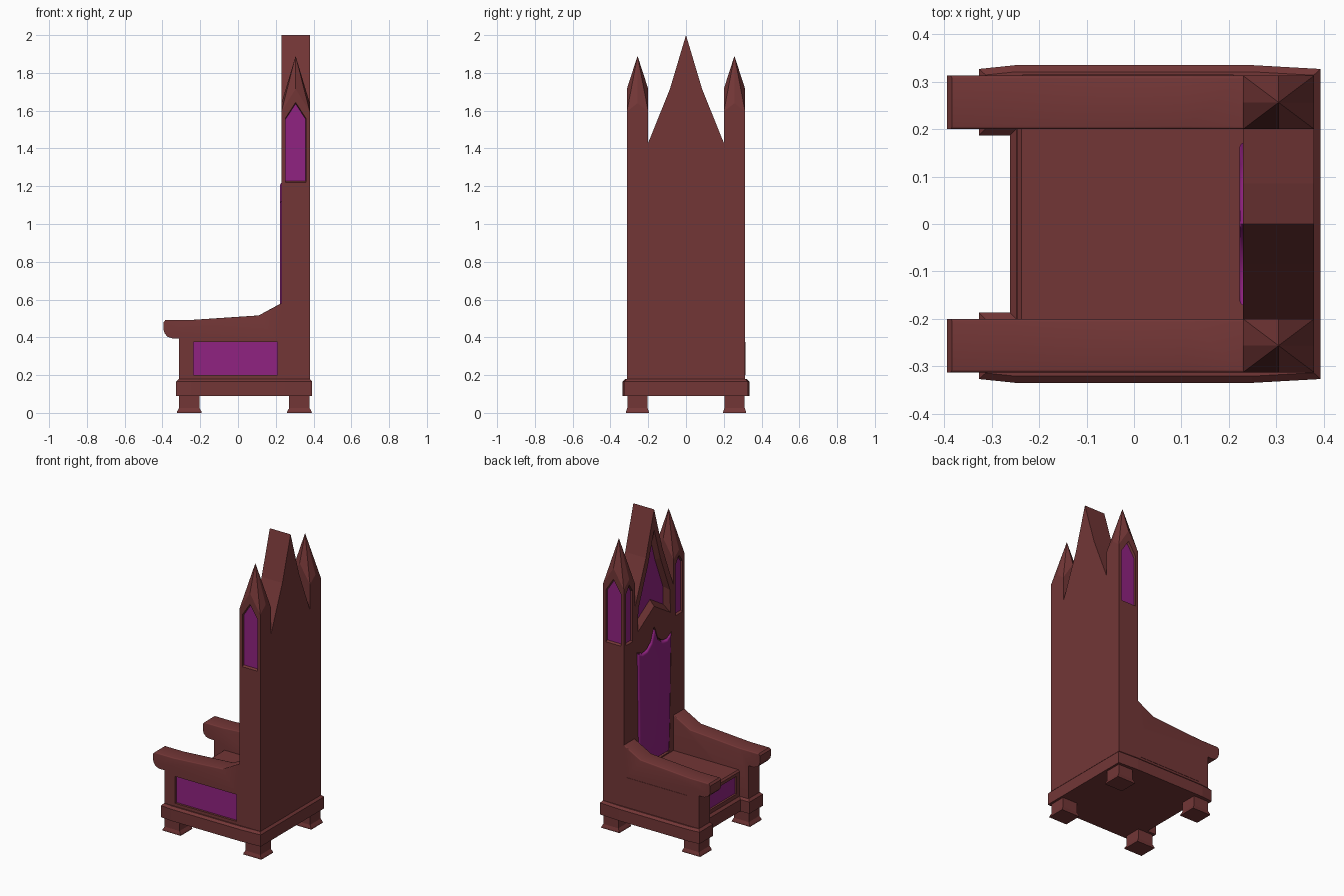
import bpy, bmesh, math
from mathutils import Vector

if "Cube" in bpy.data.objects:
    bpy.data.objects.remove(bpy.data.objects["Cube"])


def material(name, rgb):
    m = bpy.data.materials.new(name)
    m.diffuse_color = (*rgb, 1.0)
    m.use_nodes = True
    m.node_tree.nodes["Principled BSDF"].inputs["Base Color"].default_value = m.diffuse_color
    return m


WOOD = material("red_brown_wood", (0.17, 0.037, 0.037))
VELVET = material("purple_velvet", (0.28, 0.016, 0.22))


def add_object(name, bm, mat):
    bmesh.ops.recalc_face_normals(bm, faces=bm.faces)
    me = bpy.data.meshes.new(name)
    bm.to_mesh(me)
    bm.free()
    me.materials.append(mat)
    ob = bpy.data.objects.new(name, me)
    bpy.context.collection.objects.link(ob)
    return ob


def place(axis, p, d):
    return {"x": (d, p[0], p[1]), "y": (p[0], d, p[1]), "z": (p[0], p[1], d)}[axis]


def scaled(pts, f):
    cx = (min(p[0] for p in pts) + max(p[0] for p in pts)) / 2
    cz = (min(p[1] for p in pts) + max(p[1] for p in pts)) / 2
    return [(cx + (p[0] - cx) * f, cz + (p[1] - cz) * f) for p in pts]


def prism(name, pts, axis, lo, hi, mat=WOOD, end=1.0, bevel=None, width=0.015, segs=1):
    """Extrude a 2D outline along an axis; bevel(edge midpoint, direction) picks edges."""
    bm = bmesh.new()
    a = [bm.verts.new(place(axis, p, lo)) for p in pts]
    b = [bm.verts.new(place(axis, p, hi)) for p in scaled(pts, end)]
    bm.faces.new(a)
    bm.faces.new(b[::-1])
    for i in range(len(pts)):
        j = (i + 1) % len(pts)
        bm.faces.new((a[i], b[i], b[j], a[j]))
    bmesh.ops.recalc_face_normals(bm, faces=bm.faces)
    if bevel:
        edges = [e for e in bm.edges
                 if bevel((e.verts[0].co + e.verts[1].co) / 2, e.verts[1].co - e.verts[0].co)]
        bmesh.ops.bevel(bm, geom=edges, offset=width, segments=segs, profile=0.5,
                        affect="EDGES", clamp_overlap=True)
    return add_object(name, bm, mat)


def box(name, x0, x1, y0, y1, z0, z1, **kw):
    return prism(name, [(x0, y0), (x1, y0), (x1, y1), (x0, y1)], "z", z0, z1, **kw)


def rect(a0, a1, b0, b1):
    return [(a0, b0), (a1, b0), (a1, b1), (a0, b1)]


def recess(ob, pts, axis, face, floor, taper=1.0, plate=None):
    """Sink an outline from a face down to a floor, with a coloured plate on the floor."""
    step = math.copysign(0.002, face - floor)
    cutter = prism("cutter", pts, axis, face + step, floor, end=taper)
    mod = ob.modifiers.new("recess", "BOOLEAN")
    mod.operation, mod.solver, mod.object = "DIFFERENCE", "EXACT", cutter
    bpy.context.view_layer.update()
    dg = bpy.context.evaluated_depsgraph_get()
    me = bpy.data.meshes.new_from_object(ob.evaluated_get(dg))
    ob.modifiers.clear()
    ob.data = me
    bpy.data.objects.remove(cutter)
    if plate:
        prism(plate, scaled(pts, taper), axis, floor + step, floor - step, VELVET)


def smooth(ob, angle=35):
    bpy.ops.object.select_all(action="DESELECT")
    ob.select_set(True)
    bpy.context.view_layer.objects.active = ob
    bpy.ops.object.shade_smooth_by_angle(angle=math.radians(angle))


def mirrored(half):
    """Complete an outline whose first coordinate mirrors (points on the axis once)."""
    return half + [(-p[0], p[1]) for p in reversed(half) if p[0] != 0]


# Plinth: U-shaped slab with a chamfered top rim
half = [(0.393, 0.327), (0.25, 0.335), (-0.25, 0.335), (-0.327, 0.327), (-0.327, 0.187), (-0.262, 0.187)]
outline = half + [(x, -y) for x, y in reversed(half)]
prism("plinth", outline, "z", 0.09, 0.18,
      bevel=lambda m, d: m.z > 0.17, width=0.014)

# Feet: square blocks flaring at the floor
for x in (-0.258, 0.325):
    for y in (-0.257, 0.257):
        bm = bmesh.new()
        rings = []
        for z, r in ((0.0, 0.066), (0.008, 0.064), (0.026, 0.054), (0.095, 0.054)):
            rings.append([bm.verts.new((x + sx * r, y + sy * min(r, 0.06), z))
                          for sx, sy in ((-1, -1), (1, -1), (1, 1), (-1, 1))])
        bm.faces.new(rings[0])
        bm.faces.new(rings[-1])
        for lo, hi in zip(rings, rings[1:]):
            for i in range(4):
                bm.faces.new((lo[i], lo[(i + 1) % 4], hi[(i + 1) % 4], hi[i]))
        add_object("foot", bm, WOOD)

# Seat block with its front panel
seat = box("seat", -0.247, 0.235, -0.205, 0.205, 0.17, 0.35,
           bevel=lambda m, d: m.x < -0.24 and m.z > 0.34, width=0.01)
recess(seat, rect(-0.17, 0.17, 0.205, 0.32), "x", -0.247, -0.232, plate="front_panel")

# Arms: side profile with a rounded top and scrolled front, plus a side panel
arm_profile = [(-0.312, 0.17), (-0.312, 0.395), (-0.35, 0.395), (-0.373, 0.403), (-0.388, 0.42),
               (-0.394, 0.44), (-0.394, 0.48), (-0.384, 0.492), (-0.25, 0.492), (0.11, 0.516),
               (0.228, 0.58), (0.24, 0.58), (0.24, 0.17)]
for s in (1, -1):
    arm = prism("arm", arm_profile, "y", s * 0.2, s * 0.313,
                bevel=lambda m, d: abs(d.y) < 1e-4 and m.z > 0.49 and m.x < 0.2,
                width=0.014, segs=3)
    recess(arm, rect(-0.235, 0.21, 0.2, 0.375), "y", s * 0.313, s * 0.297, plate="arm_panel")
    smooth(arm)

# Backrest: central board rising to a concave spire
back = prism("backrest", mirrored([(0.2, 0.17), (0.2, 1.43), (0.085, 1.715), (0, 2.0)]),
             "x", 0.23, 0.38)
arrow = mirrored([(0.17, 1.26), (0.165, 1.41), (0.065, 1.66), (0, 1.87)]) + [(0, 1.365)]
recess(back, arrow, "x", 0.23, 0.262, taper=0.8, plate="spire_panel")

# Back cushion with an ogee top, set in a shallow recess
cushion_outline = mirrored([(0.15, 0.37), (0.16, 0.6), (0.168, 1.0), (0.172, 1.125), (0.125, 1.10),
                            (0.08, 1.105), (0.035, 1.14), (0.012, 1.20), (0, 1.22)])
recess(back, scaled(cushion_outline, 1.03), "x", 0.23, 0.25)
cushion = prism("back_cushion", cushion_outline, "x", 0.222, 0.256, VELVET,
                bevel=lambda m, d: abs(d.x) < 1e-4 and m.x < 0.23, width=0.012, segs=3)
smooth(cushion, 50)

# Pillars with a cross-gabled pointed roof and lancet windows
for s in (1, -1):
    bm = bmesh.new()
    y0, y1, yc = s * 0.2, s * 0.313, s * 0.2565
    x0, x1, xc = 0.23, 0.38, 0.305
    corners = [(x0, y0), (x1, y0), (x1, y1), (x0, y1)]
    peaks = [(xc, y0, 1.715), (x1, yc, 1.64), (xc, y1, 1.715), (x0, yc, 1.64)]
    low = [bm.verts.new((x, y, 0.17)) for x, y in corners]
    top = [bm.verts.new((x, y, 1.595)) for x, y in corners]
    gab = [bm.verts.new(p) for p in peaks]
    apex = bm.verts.new((xc, yc, 1.89))
    bm.faces.new(low)
    for i in range(4):
        j = (i + 1) % 4
        bm.faces.new((low[i], low[j], top[j], gab[i], top[i]))
        bm.faces.new((top[i], gab[i], apex))
        bm.faces.new((gab[i], top[j], apex))
    pillar = add_object("pillar", bm, WOOD)
    side = [(0.25, 1.22), (0.36, 1.22), (0.36, 1.56), (0.305, 1.645), (0.25, 1.56)]
    recess(pillar, side, "y", s * 0.313, s * 0.297, taper=0.96, plate="pillar_side_window")
    front = [(yc - 0.035, 1.22), (yc + 0.035, 1.22), (yc + 0.035, 1.555),
             (yc, 1.605), (yc - 0.035, 1.555)]
    recess(pillar, front, "x", 0.23, 0.246, taper=0.96, plate="pillar_front_window")
